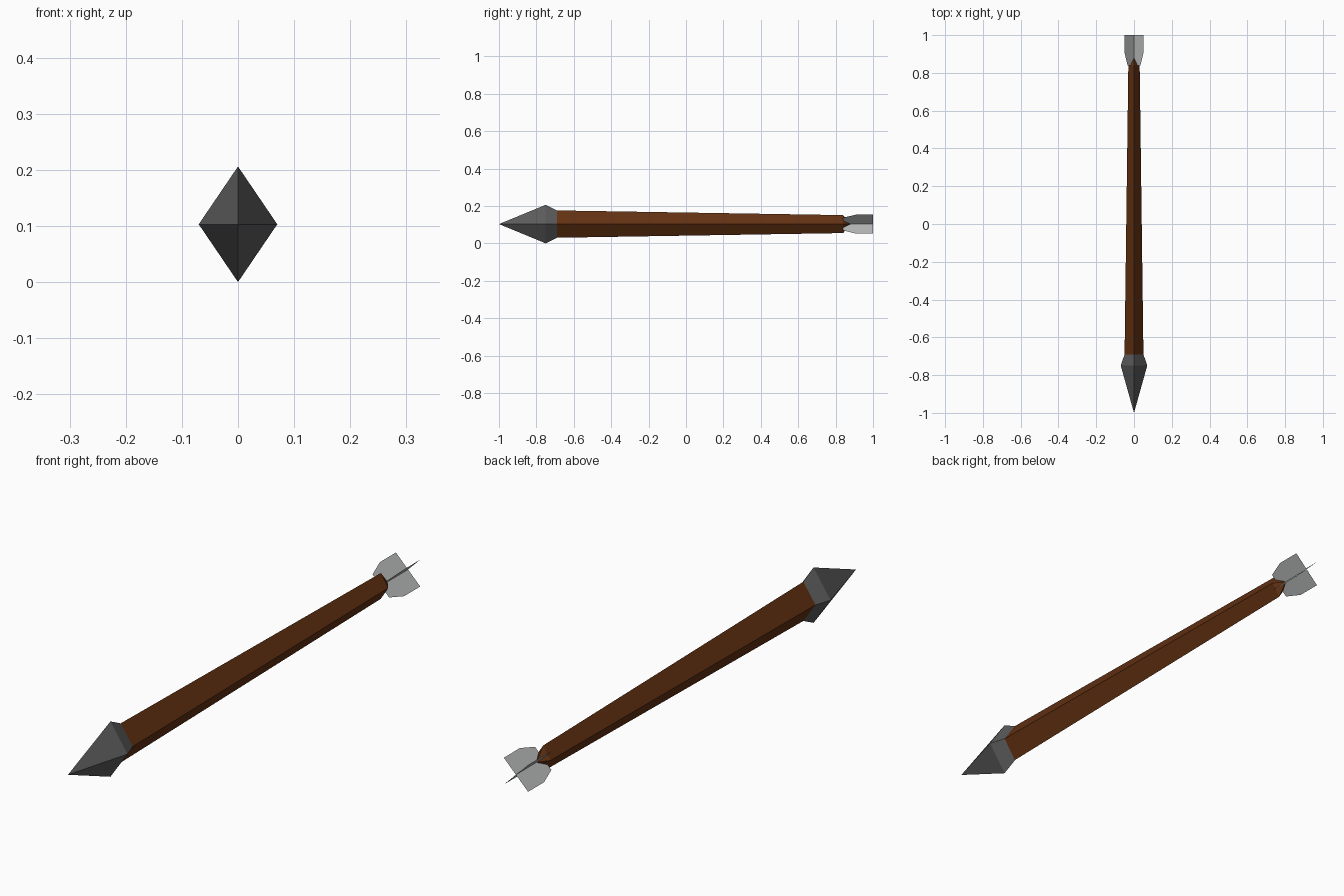
import bpy, math
from mathutils import Vector, Matrix

cube = bpy.data.objects.get("Cube")
if cube:
    bpy.data.objects.remove(cube, do_unlink=True)

AXIS_Z = 0.103  # height of the arrow's long axis


def material(name, rgb):
    mat = bpy.data.materials.new(name)
    mat.use_nodes = True
    mat.diffuse_color = (*rgb, 1)
    mat.node_tree.nodes["Principled BSDF"].inputs["Base Color"].default_value = (*rgb, 1)
    return mat


iron = material("dark iron", (0.105, 0.105, 0.105))
wood = material("brown wood", (0.125, 0.031, 0.006))
feather = material("pale grey feather", (0.46, 0.47, 0.47))


def add_object(name, verts, faces, mat):
    mesh = bpy.data.meshes.new(name)
    mesh.from_pydata(verts, [], faces)
    mesh.materials.append(mat)
    obj = bpy.data.objects.new(name, mesh)
    obj.location.z = AXIS_Z
    bpy.context.collection.objects.link(obj)
    return obj


def diamond_loft(name, stations, tip_y, mat):
    """Diamond sections (y, half width, half height), flat at the first, pointed at tip_y."""
    verts = []
    for y, w, h in stations:
        verts += [(w, y, 0), (0, y, h), (-w, y, 0), (0, y, -h)]
    tip = len(verts)
    verts.append((0, tip_y, 0))
    faces = [(0, 1, 2, 3)]
    for ring in range(0, tip, 4):
        for i in range(4):
            a, b = ring + i, ring + (i + 1) % 4
            faces.append((b, a, tip) if ring + 4 == tip else (b, a, a + 4, b + 4))
    # Sections running toward -y need the opposite winding
    if tip_y < stations[0][0]:
        faces = [f[::-1] for f in faces]
    return add_object(name, verts, faces, mat)


# Head and shaft
diamond_loft("arrow_head", [(-0.69, 0.05, 0.073), (-0.75, 0.07, 0.103)], -1, iron)
diamond_loft("shaft", [(-0.69, 0.05, 0.073), (0.84, 0.03, 0.048)], 0.88, wood)

# Two crossed diagonal vanes at the tail
half = [(0.034, 0.84), (0.05, 0.906), (0.05, 1.0)]
outline = half + [(-t, y) for t, y in reversed(half)]
for name, angle in (("vane_rising", -45), ("vane_falling", 45)):
    turn = Matrix.Rotation(math.radians(angle), 3, "Y")
    verts = [turn @ Vector((t * math.sqrt(2), y, 0)) for t, y in outline]
    add_object(name, verts, [tuple(range(len(verts)))], feather)
